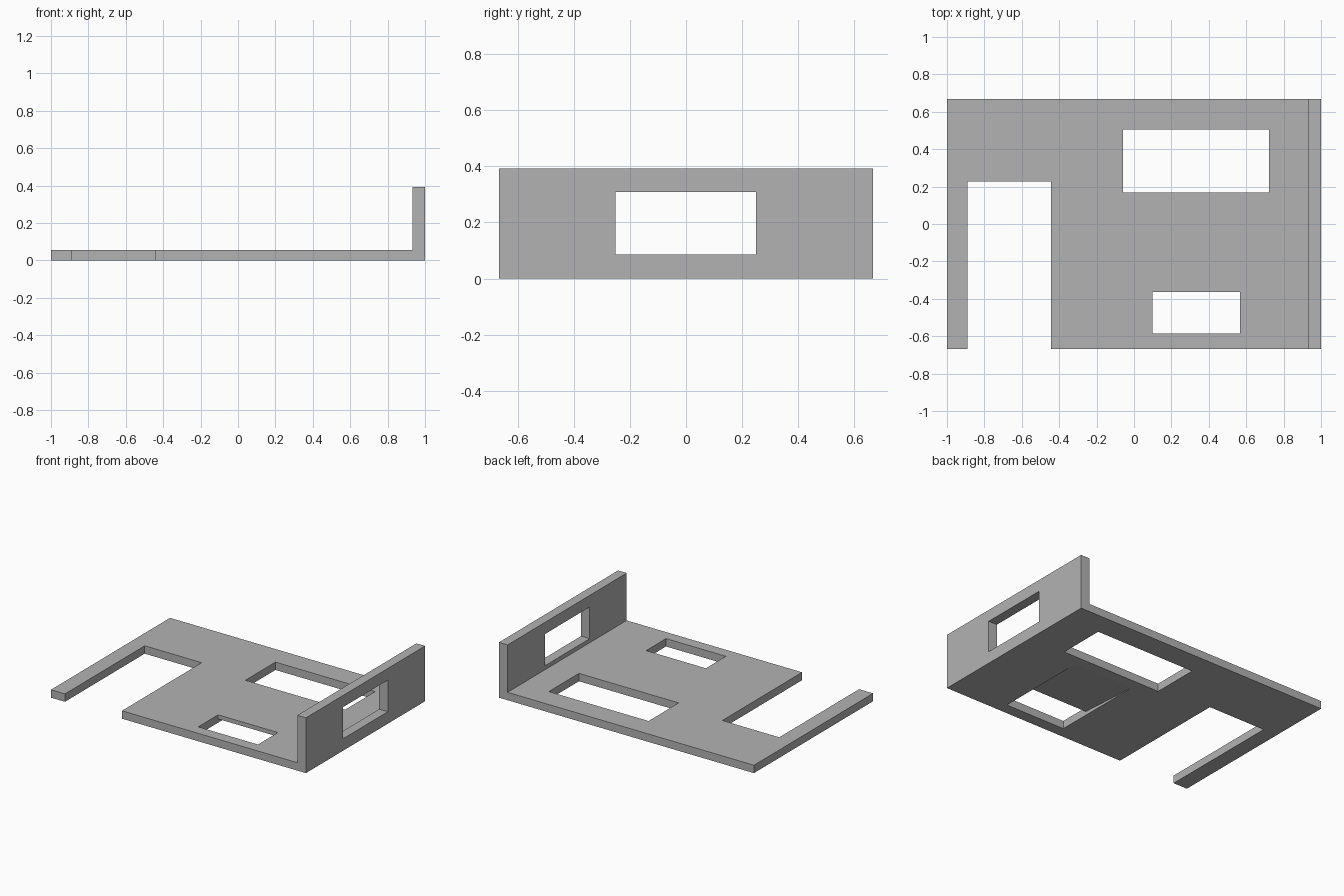
import bpy, bmesh

default = bpy.data.objects.get("Cube")
if default:
    bpy.data.objects.remove(default, do_unlink=True)

HALF_DEPTH = 0.667
PLATE_TOP = 0.056
WALL_TOP = 0.392
WALL_INNER = 0.932

grey = bpy.data.materials.new("plain grey")
grey.use_nodes = True
colour = (0.45, 0.45, 0.45, 1)
grey.diffuse_color = colour
grey.node_tree.nodes["Principled BSDF"].inputs["Base Color"].default_value = colour


def prism(name, corners, shift):
    """Extrude a flat outline along a vector into a closed solid."""
    bm = bmesh.new()
    face = bm.faces.new([bm.verts.new(c) for c in corners])
    out = bmesh.ops.extrude_face_region(bm, geom=[face])
    moved = [v for v in out["geom"] if isinstance(v, bmesh.types.BMVert)]
    bmesh.ops.translate(bm, vec=shift, verts=moved)
    bmesh.ops.recalc_face_normals(bm, faces=bm.faces)
    mesh = bpy.data.meshes.new(name)
    bm.to_mesh(mesh)
    bm.free()
    mesh.materials.append(grey)
    obj = bpy.data.objects.new(name, mesh)
    bpy.context.collection.objects.link(obj)
    return obj


def box(name, x, y, z):
    outline = [(x[0], y[0], z[0]), (x[1], y[0], z[0]),
               (x[1], y[1], z[0]), (x[0], y[1], z[0])]
    return prism(name, outline, (0, 0, z[1] - z[0]))


# L-shaped body: flat plate with an upright end wall
profile = [(-1, 0), (1, 0), (1, WALL_TOP), (WALL_INNER, WALL_TOP),
           (WALL_INNER, PLATE_TOP), (-1, PLATE_TOP)]
body = prism("plate_and_end_wall", [(x, -HALF_DEPTH, z) for x, z in profile],
             (0, 2 * HALF_DEPTH, 0))

through = (-0.1, 0.2)
hole_x = (0.098, 0.567)
hole_back = -0.363
slope_end = 0.095
slope_rise = 0.027

# Ramp under the plate, running into the small opening
slope = (slope_rise + 0.1) / 1
ramp_side = [(hole_back - 0.05, -0.1), (slope_end, -0.1), (slope_end, 0),
             (hole_back - 0.05, slope_rise * 1.1)]

cutters = [
    box("open_notch_cutter", (-0.89, -0.443), (-1, 0.226), through),
    box("large_opening_cutter", (-0.06, 0.722), (0.168, 0.505), through),
    box("small_opening_cutter", hole_x, (-0.586, hole_back), through),
    box("wall_window_cutter", (0.8, 1.1), (-0.252, 0.25), (0.085, 0.309)),
    prism("underside_ramp_cutter", [(hole_x[0], y, z) for y, z in ramp_side],
          (hole_x[1] - hole_x[0], 0, 0)),
]
for cutter in cutters:
    cutter.hide_render = True
    cutter.hide_viewport = True
    cut = body.modifiers.new(cutter.name, "BOOLEAN")
    cut.operation = "DIFFERENCE"
    cut.solver = "EXACT"
    cut.object = cutter

# Bake the cuts and drop the helpers
bpy.context.view_layer.update()
evaluated = body.evaluated_get(bpy.context.evaluated_depsgraph_get())
cut_mesh = bpy.data.meshes.new_from_object(evaluated)
body.modifiers.clear()
body.data = cut_mesh
for cutter in cutters:
    bpy.data.objects.remove(cutter, do_unlink=True)
